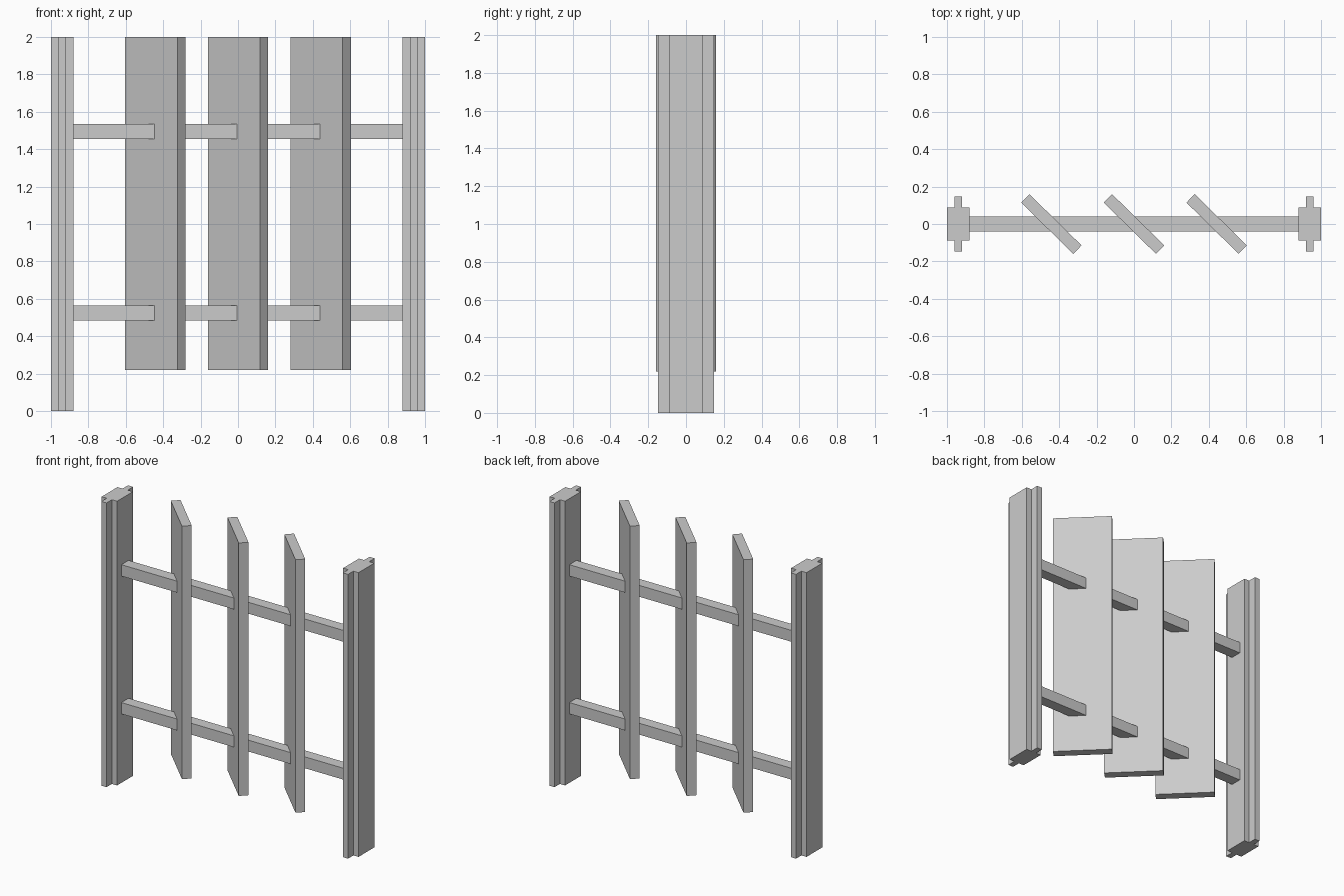
import bpy, bmesh, math

if "Cube" in bpy.data.objects:
    bpy.data.objects.remove(bpy.data.objects["Cube"])


def prism(name, outline, z0, z1, x=0.0, angle=0.0):
    """Extrude a flat outline upward from z0 to z1."""
    bm = bmesh.new()
    face = bm.faces.new([bm.verts.new((px, py, 0)) for px, py in outline])
    top = bmesh.ops.extrude_face_region(bm, geom=[face])["geom"]
    bmesh.ops.translate(bm, vec=(0, 0, z1 - z0),
                        verts=[g for g in top if isinstance(g, bmesh.types.BMVert)])
    bmesh.ops.recalc_face_normals(bm, faces=bm.faces)
    mesh = bpy.data.meshes.new(name)
    bm.to_mesh(mesh)
    bm.free()
    obj = bpy.data.objects.new(name, mesh)
    obj.location = (x, 0, z0)
    obj.rotation_euler.z = angle
    bpy.context.collection.objects.link(obj)
    return obj


def rect(w, d):
    return [(-w / 2, -d / 2), (w / 2, -d / 2), (w / 2, d / 2), (-w / 2, d / 2)]


# Posts with a cross-shaped section (wide core, narrow front and back ribs)
half = [(-0.06, -0.088), (-0.02, -0.088), (-0.02, -0.148),
        (0.02, -0.148), (0.02, -0.088), (0.06, -0.088)]
cross = half + [(-x, -y) for x, y in half]
for side, x in (("left", -0.94), ("right", 0.94)):
    prism(f"{side}_post", cross, 0.0, 2.0, x)

# Horizontal rails between the posts
for level, z in (("lower", 0.525), ("upper", 1.495)):
    prism(f"{level}_rail", rect(1.76, 0.08), z - 0.04, z + 0.04)

# Angled vertical slats
for i, x in enumerate((-0.442, 0.0, 0.442)):
    prism(f"slat_{i + 1}", rect(0.391, 0.063), 0.22, 2.0, x, math.radians(-44.5))
